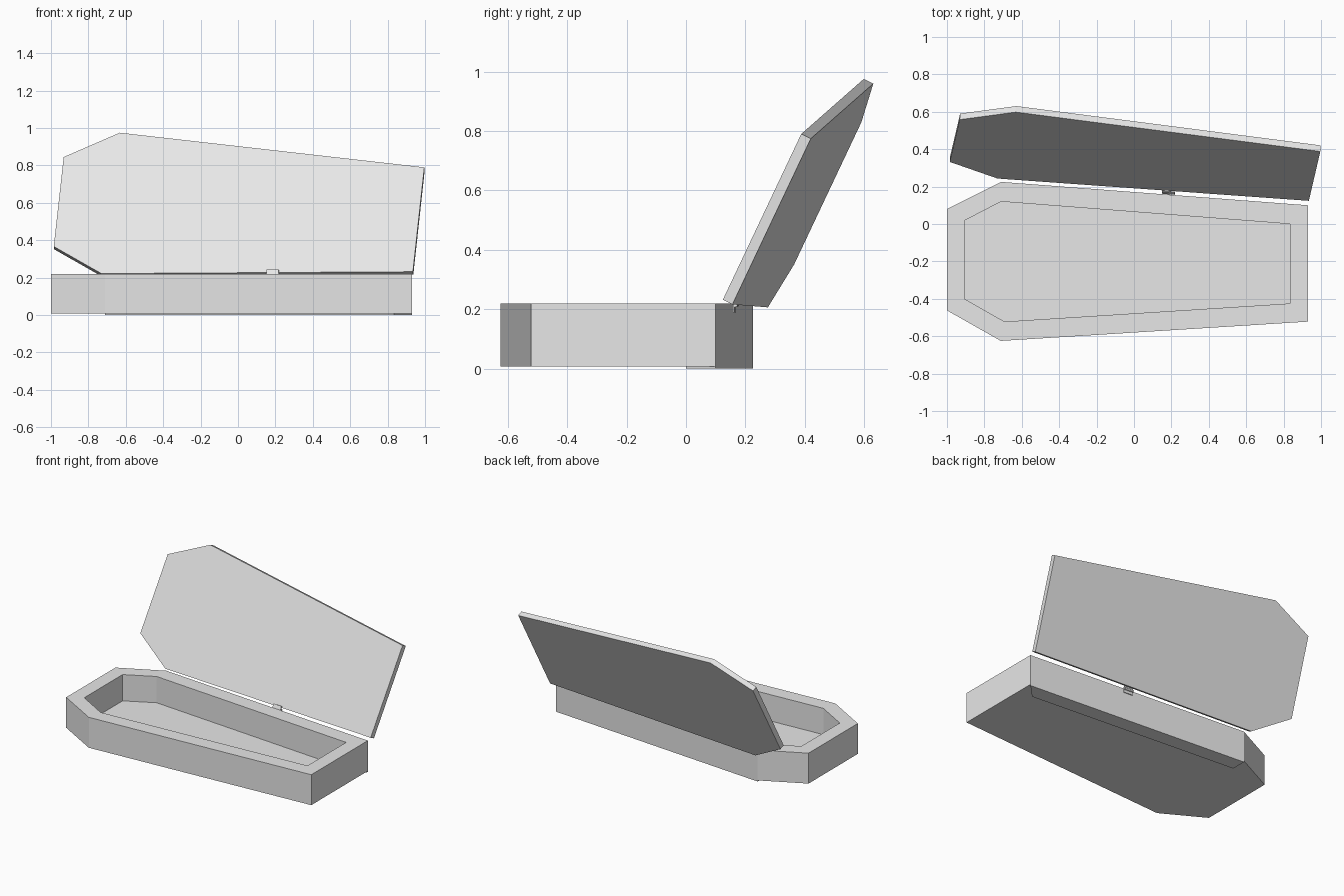
import bpy, bmesh, math
from mathutils import Vector, Matrix

if "Cube" in bpy.data.objects:
    bpy.data.objects.remove(bpy.data.objects["Cube"])

gray = bpy.data.materials.new("plain_gray")
gray.diffuse_color = (0.8, 0.8, 0.8, 1)
gray.use_nodes = True
gray.node_tree.nodes["Principled BSDF"].inputs["Base Color"].default_value = gray.diffuse_color


def solid(name, bottom, top):
    """Closed prism between two matching loops of points."""
    bm = bmesh.new()
    lo = [bm.verts.new(p) for p in bottom]
    hi = [bm.verts.new(p) for p in top]
    n = len(lo)
    bm.faces.new(lo[::-1])
    bm.faces.new(hi)
    for i in range(n):
        j = (i + 1) % n
        bm.faces.new((lo[i], lo[j], hi[j], hi[i]))
    bmesh.ops.recalc_face_normals(bm, faces=bm.faces)
    me = bpy.data.meshes.new(name)
    bm.to_mesh(me)
    bm.free()
    me.materials.append(gray)
    ob = bpy.data.objects.new(name, me)
    bpy.context.collection.objects.link(ob)
    return ob


def prism(name, outline, z0, z1):
    return solid(name, [(x, y, z0) for x, y in outline], [(x, y, z1) for x, y in outline])


# Box walls: one mitred board per side of the six-sided outline
outer = [(-1, 0.08), (-0.71, 0.225), (0.93, 0.10), (0.93, -0.522), (-0.712, -0.625), (-1, -0.462)]
inner = [(-0.903, 0.02), (-0.71, 0.12), (0.833, 0.0), (0.833, -0.425), (-0.692, -0.522), (-0.903, -0.402)]
boards = ["head_back_wall", "back_wall", "foot_wall", "front_wall", "head_front_wall", "head_wall"]
for i, name in enumerate(boards):
    j = (i + 1) % 6
    z0 = 0.0 if name == "back_wall" else 0.008
    prism(name, [outer[i], outer[j], inner[j], inner[i]], z0, 0.22)

# Floor panel
prism("floor", inner, 0.008, 0.037)

# Open lid: outline lies in a leaning plane, thickened backwards
px, pz = -0.0745, 0.481
lid_outline = [(-0.932, 0.845), (-0.632, 0.975), (0.996, 0.79), (0.935, 0.232), (-0.73, 0.222), (-0.985, 0.367)]
lid_front = [Vector((x, 0.123 + pz * (z - 0.23) + px * (x - 0.935), z)) for x, z in lid_outline]
back = Vector((-px, 1, -pz)).normalized()
solid("lid", lid_front, [p + back * 0.036 for p in lid_front])

# Hinge: barrel with one leaf on the wall and one on the lid
along = Vector((1, -0.076, 0)).normalized()
mid = Vector((0.185, 0.168, 0.215))


def leaf(name, start, direction, normal, length, half):
    a, b = start - along * half, start + along * half
    loop = [a, b, b + direction * length, a + direction * length]
    solid(name, loop, [p + normal * 0.006 for p in loop])


leaf("hinge_wall_leaf", mid + Vector((0, -0.008, 0)), Vector((0, 0, -1)), Vector((0, 1, 0)), 0.026, 0.033)
leaf("hinge_lid_leaf", mid + Vector((0, -0.004, 0.002)), Vector((0, pz, 1)).normalized(), -back, 0.026, 0.033)
bpy.ops.mesh.primitive_cylinder_add(vertices=12, radius=0.008, depth=0.07, location=mid)
barrel = bpy.context.object
barrel.name = "hinge_barrel"
barrel.rotation_euler = along.to_track_quat('Z', 'Y').to_euler()
barrel.data.materials.append(gray)
bpy.ops.object.shade_smooth_by_angle()
